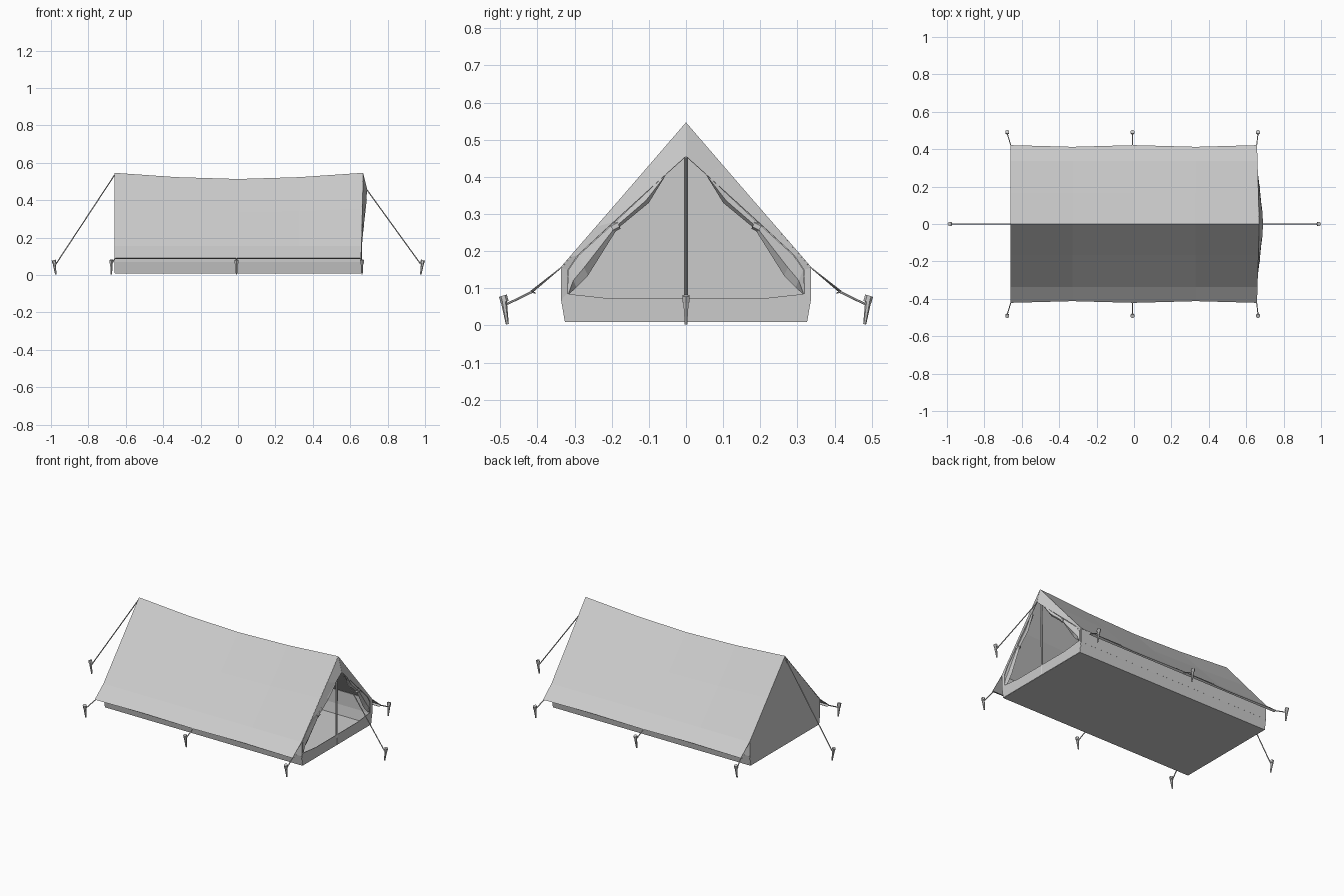
import bpy, bmesh
from mathutils import Vector

if "Cube" in bpy.data.objects:
    bpy.data.objects.remove(bpy.data.objects["Cube"])


def mesh(name, verts, faces, thick=0.0):
    me = bpy.data.meshes.new(name)
    me.from_pydata([tuple(v) for v in verts], [], faces)
    bm = bmesh.new()
    bm.from_mesh(me)
    bmesh.ops.remove_doubles(bm, verts=bm.verts, dist=1e-5)
    bmesh.ops.recalc_face_normals(bm, faces=bm.faces)
    bm.to_mesh(me)
    bm.free()
    ob = bpy.data.objects.new(name, me)
    bpy.context.collection.objects.link(ob)
    if thick:
        mod = ob.modifiers.new("cloth", 'SOLIDIFY')
        mod.thickness = thick
        mod.offset = 0
    return ob


def loft(name, rows, thick=0.0, closed=False):
    """Skin equal-length rows of points; closed loops each row and caps the ends."""
    n = len(rows[0])
    verts = [p for r in rows for p in r]
    faces = []
    for i in range(len(rows) - 1):
        for j in range(n if closed else n - 1):
            k = (j + 1) % n
            faces.append((i*n + j, i*n + k, (i+1)*n + k, (i+1)*n + j))
    if closed:
        faces += [tuple(range(n)), tuple(range(len(verts) - n, len(verts)))]
    return mesh(name, verts, faces, thick)


def rod(name, a, b, r1, r2, sides=6):
    a, b = Vector(a), Vector(b)
    d = b - a
    bm = bmesh.new()
    bmesh.ops.create_cone(bm, cap_ends=True, segments=sides, radius1=r1, radius2=r2, depth=d.length)
    me = bpy.data.meshes.new(name)
    bm.to_mesh(me)
    bm.free()
    ob = bpy.data.objects.new(name, me)
    bpy.context.collection.objects.link(ob)
    ob.rotation_mode = 'QUATERNION'
    ob.rotation_quaternion = d.to_track_quat('Z', 'Y')
    ob.location = (a + b) / 2
    return ob


# Sagging roof with flared eaves and a folded hem
rows = []
for t, sag, eave in ((-1, 0, .42), (-.5, .023, .411), (0, .033, .42), (.5, .023, .411), (1, 0, .42)):
    half = [(.405, .086), (eave, .091), (.337, .155), (.165, .353 - sag*.6)]
    prof = [(-y, z) for y, z in half] + [(0, .545 - sag)] + [(y, z) for y, z in half[::-1]]
    row = []
    for y, z in prof:
        x = t * .66 + (.008 * (1 - abs(y) / .335) if t == 1 else 0)
        row.append((x, y, z))
    rows.append(row)
loft("roof", rows, .003)

# Tub floor with low sides, and the side walls above it
loft("floor_tub", [[(x, -.335, .07), (x, -.325, .01), (x, .325, .01), (x, .335, .07)]
                   for x in (-.658, .658)], .003)
for s in (-1, 1):
    loft("side_wall", [[(x, s*.335, .07), (x, s*.335, .153)] for x in (-.658, .658)], .003)

# Closed rear end
end = [(-.325, .01), (-.335, .07), (-.335, .153), (0, .543), (.335, .153), (.335, .07), (.325, .01)]
mesh("rear_wall", [(-.658, y, z) for y, z in end], [tuple(range(7))], .003)

# Low sill across the doorway
half = [(.2, .072), (.32, .085), (.335, .07), (.325, .01)]
sill = half + [(-y, z) for y, z in half[::-1]]
mesh("door_sill", [(.658, y, z) for y, z in sill], [tuple(range(8))], .003)


def door_x(y):
    return .69 - .035 * abs(y) / .32


outer = [(0, .545), (.1, .429), (.24, .266), (.31, .184), (.335, .155), (.335, .07)]
inner = [(0, .455), (.05, .41), (.195, .278), (.29, .19), (.318, .15), (.32, .085)]
flap_out = [(.05, .411), (.12, .345), (.195, .275), (.29, .188), (.316, .15), (.32, .085)]
flap_in = [(.055, .404), (.10, .33), (.185, .26), (.264, .134), (.295, .102), (.314, .085)]
for s in (-1, 1):
    # Door surround, pulled outward at the top of the opening
    a = [(.668 - .009 * y / .335, s*y, z) for y, z in outer]
    b = [(door_x(y), s*y, z) for y, z in inner]
    loft("door_surround", [a, b], .003)
    # Gathered door flap, pinched in the middle by a tie
    fl = []
    for (y0, z0), (y1, z1) in zip(flap_out, flap_in):
        x = door_x(y0)
        fl.append([(x, s*y0, z0), (x + .004, s*(y0*.4 + y1*.6), z0*.4 + z1*.6),
                   (x - .008, s*y1, z1), (x - .014, s*(y0 + y1)/2, (z0 + z1)/2)])
    loft("door_flap", fl, closed=True)
    rod("flap_tie", (door_x(.19) - .005, s*.181, .271), (door_x(.19) - .005, s*.2, .262), .012, .012)

# Poles inside each end
rod("front_pole", (.655, 0, .012), (.66, 0, .53), .006, .006, 8)
rod("rear_pole", (-.648, 0, .012), (-.648, 0, .53), .006, .006, 8)


def guy(anchor, foot, out):
    """Guy line from the tent to a leaning peg; out points away from the tent."""
    f, o = Vector(foot), Vector(out)
    rod("guy_line", anchor, f + Vector((0, 0, .055)), .003, .003)
    rod("peg", f, f + o*.011 + Vector((0, 0, .072)), .004, .009)
    rod("peg_head", f + o*.007 + Vector((0, 0, .06)), f + o*.012 + Vector((0, 0, .077)), .011, .011)


guy((.69, 0, .455), (.977, 0, .003), (1, 0, 0))
guy((-.66, 0, .535), (-.974, 0, .003), (-1, 0, 0))
for s in (-1, 1):
    for x, px in ((-.657, -.677), (-.008, -.008), (.655, .663)):
        guy((x, s*.415, .09), (px, s*.481, .003), (0, s, 0))
